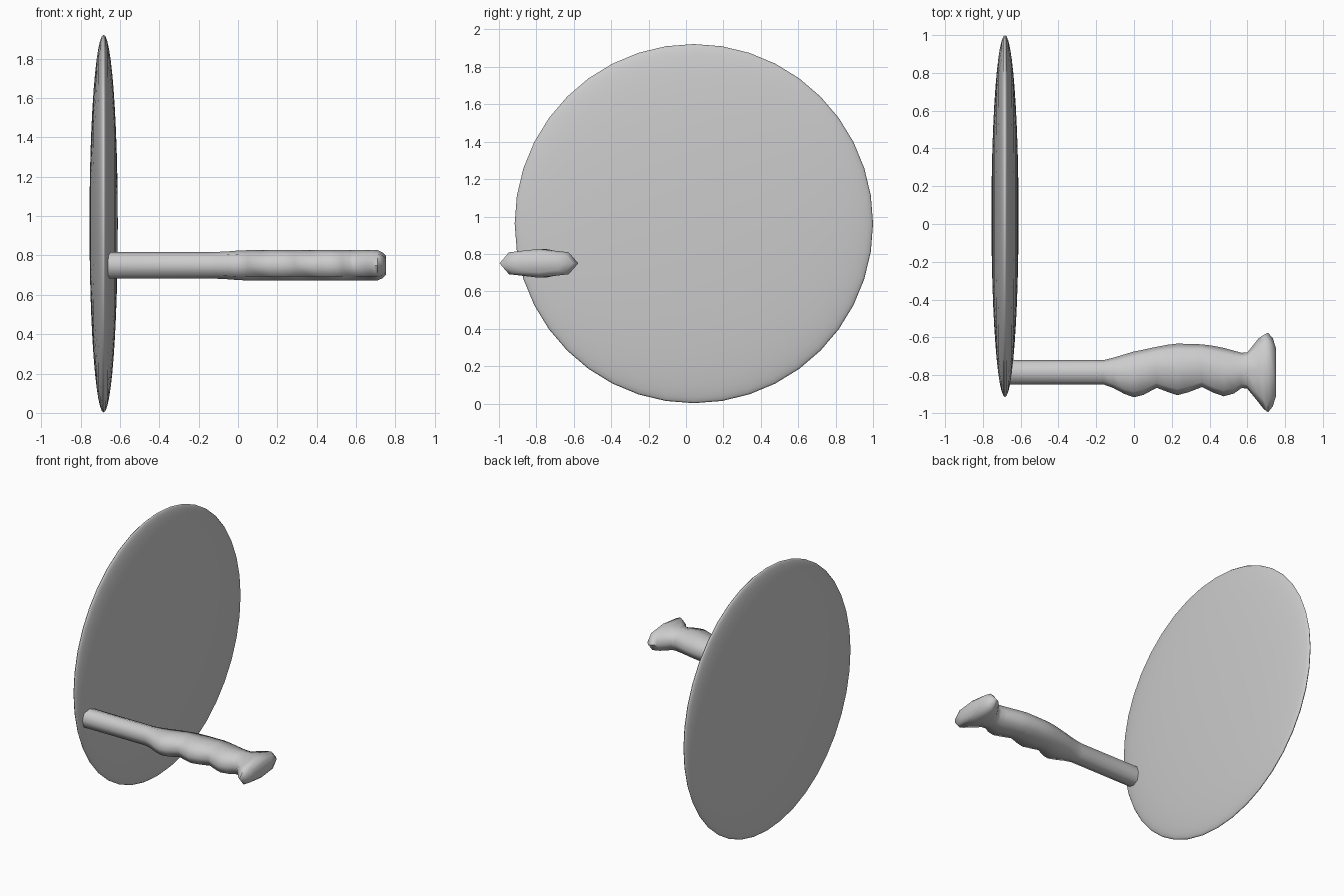
import bpy, bmesh, math

if "Cube" in bpy.data.objects:
    bpy.data.objects.remove(bpy.data.objects["Cube"])

# Flattened ellipsoid disc, axis along x
bpy.ops.mesh.primitive_uv_sphere_add(segments=40, ring_count=24, radius=1)
disc = bpy.context.object
disc.name = "disc"
disc.rotation_euler = (0, math.pi / 2, 0)
disc.scale = (0.96, 0.958, 0.072)
disc.location = (-0.683, 0.042, 0.962)
bpy.ops.object.shade_smooth()

# Handle stations: x, upper y, lower y, half height
STATIONS = [
    (-0.66, -0.72, -0.85, 0.067), (-0.16, -0.72, -0.85, 0.067),
    (-0.11, -0.708, -0.868, 0.068), (-0.05, -0.69, -0.90, 0.071),
    (0.0, -0.675, -0.917, 0.075), (0.05, -0.665, -0.905, 0.077),
    (0.12, -0.65, -0.867, 0.077), (0.18, -0.639, -0.89, 0.077),
    (0.23, -0.633, -0.906, 0.077), (0.29, -0.635, -0.89, 0.077),
    (0.36, -0.637, -0.863, 0.077), (0.42, -0.645, -0.893, 0.077),
    (0.475, -0.656, -0.912, 0.077), (0.53, -0.671, -0.897, 0.077),
    (0.57, -0.682, -0.868, 0.077), (0.60, -0.68, -0.872, 0.077),
    (0.66, -0.605, -0.945, 0.077), (0.685, -0.588, -0.978, 0.077),
    (0.71, -0.576, -0.997, 0.077), (0.735, -0.605, -0.965, 0.065),
    (0.752, -0.66, -0.91, 0.048),
]
DIAGONAL = 0.76
SECTION = [(1, 0), (DIAGONAL, DIAGONAL), (0, 1), (-DIAGONAL, DIAGONAL),
           (-1, 0), (-DIAGONAL, -DIAGONAL), (0, -1), (DIAGONAL, -DIAGONAL)]

# Finger-grip handle with flared pommel, lofted through octagonal rings
bm = bmesh.new()
rings = []
for x, hi, lo, h in STATIONS:
    cy, ry = (hi + lo) / 2, (hi - lo) / 2
    rings.append([bm.verts.new((x, cy + ry * u, 0.75 + h * v)) for u, v in SECTION])
for a, b in zip(rings, rings[1:]):
    for i in range(8):
        j = (i + 1) % 8
        bm.faces.new((a[i], a[j], b[j], b[i]))
bm.faces.new(rings[0])
bm.faces.new(rings[-1])
bmesh.ops.recalc_face_normals(bm, faces=bm.faces[:])
mesh = bpy.data.meshes.new("grip_handle")
bm.to_mesh(mesh)
bm.free()
handle = bpy.data.objects.new("grip_handle", mesh)
bpy.context.collection.objects.link(handle)
bpy.ops.object.select_all(action='DESELECT')
handle.select_set(True)
bpy.context.view_layer.objects.active = handle
bpy.ops.object.shade_smooth_by_angle(angle=math.radians(60))
